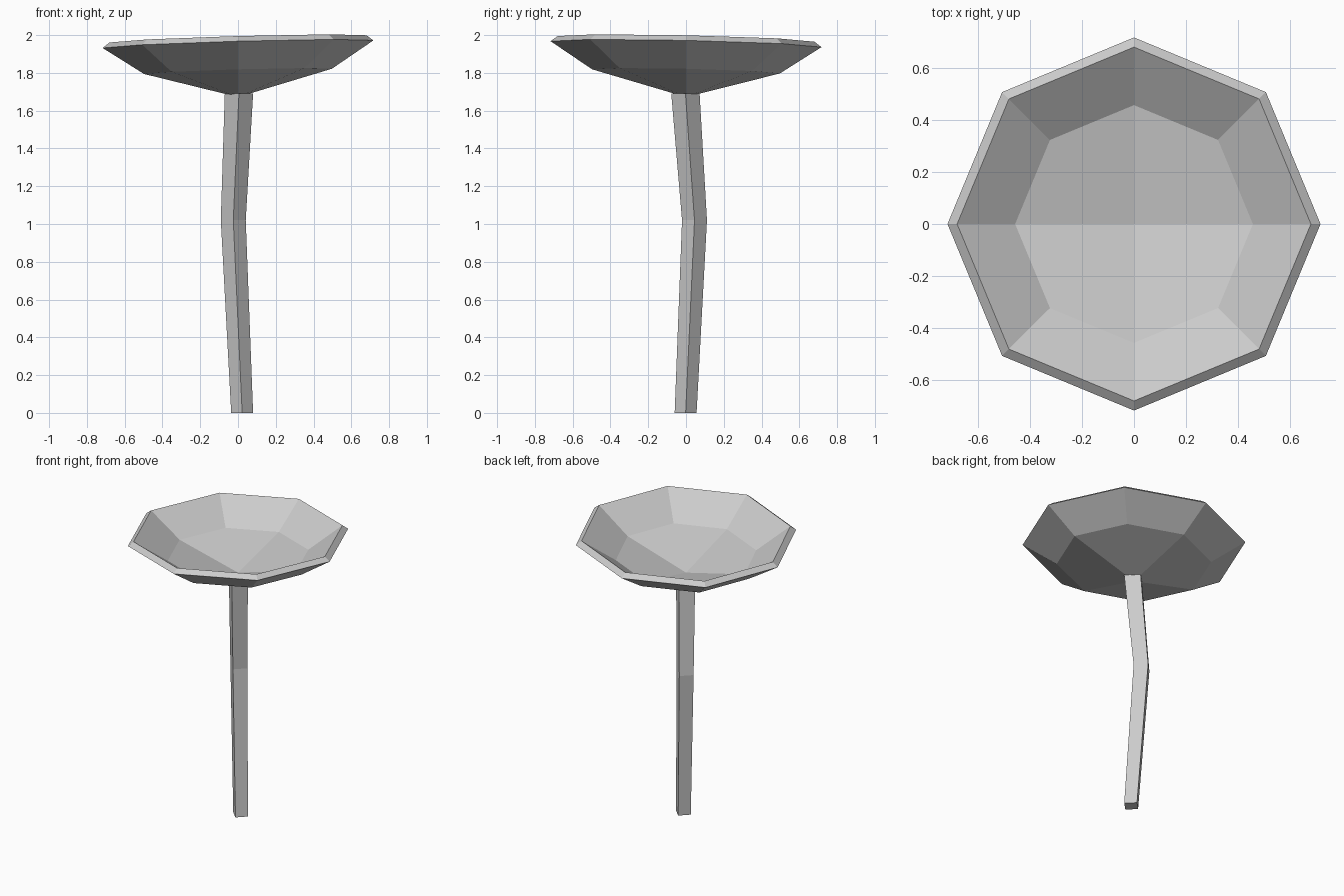
import bpy, bmesh, math

if "Cube" in bpy.data.objects:
    bpy.data.objects.remove(bpy.data.objects["Cube"])


def ring(bm, n, r, z, cx=0, cy=0):
    return [bm.verts.new((cx + r * math.cos(2 * math.pi * i / n),
                          cy + r * math.sin(2 * math.pi * i / n), z)) for i in range(n)]


def bridge(bm, a, b):
    n = len(a)
    for i in range(n):
        j = (i + 1) % n
        bm.faces.new((a[i], a[j], b[j], b[i]))


def finish(bm, name):
    bmesh.ops.recalc_face_normals(bm, faces=bm.faces)
    mesh = bpy.data.meshes.new(name)
    bm.to_mesh(mesh)
    bm.free()
    obj = bpy.data.objects.new(name, mesh)
    bpy.context.collection.objects.link(obj)
    return obj


# Stem: bent four-sided post, (centre x, centre y, z, radius)
path = [(0.022, -0.002, 0, 0.058), (-0.025, 0.045, 1.02, 0.066), (0.005, -0.003, 1.69, 0.075)]
bm = bmesh.new()
loops = [ring(bm, 4, r, z, x, y) for x, y, z, r in path]
for a, b in zip(loops, loops[1:]):
    bridge(bm, a, b)
bm.faces.new(loops[0])
bm.faces.new(loops[-1])
finish(bm, "stem")

# Bowl: thick eight-sided shell, outside profile then inside profile
bm = bmesh.new()
profile = [(0.497, 1.808), (0.717, 1.952), (0.68, 1.98), (0.457, 1.826)]
loops = [ring(bm, 8, r, z) for r, z in profile]
for a, b in zip(loops, loops[1:]):
    bridge(bm, a, b)
# Four quads close the underside and the floor
for loop, z in ((loops[0], 1.672), (loops[-1], 1.703)):
    pole = bm.verts.new((0, 0, z))
    for i in range(0, 8, 2):
        bm.faces.new((pole, loop[i], loop[i + 1], loop[(i + 2) % 8]))
# Slight lean of the bowl
for v in bm.verts:
    v.co.z += 0.028 * v.co.x - 0.022 * v.co.y
finish(bm, "bowl")
